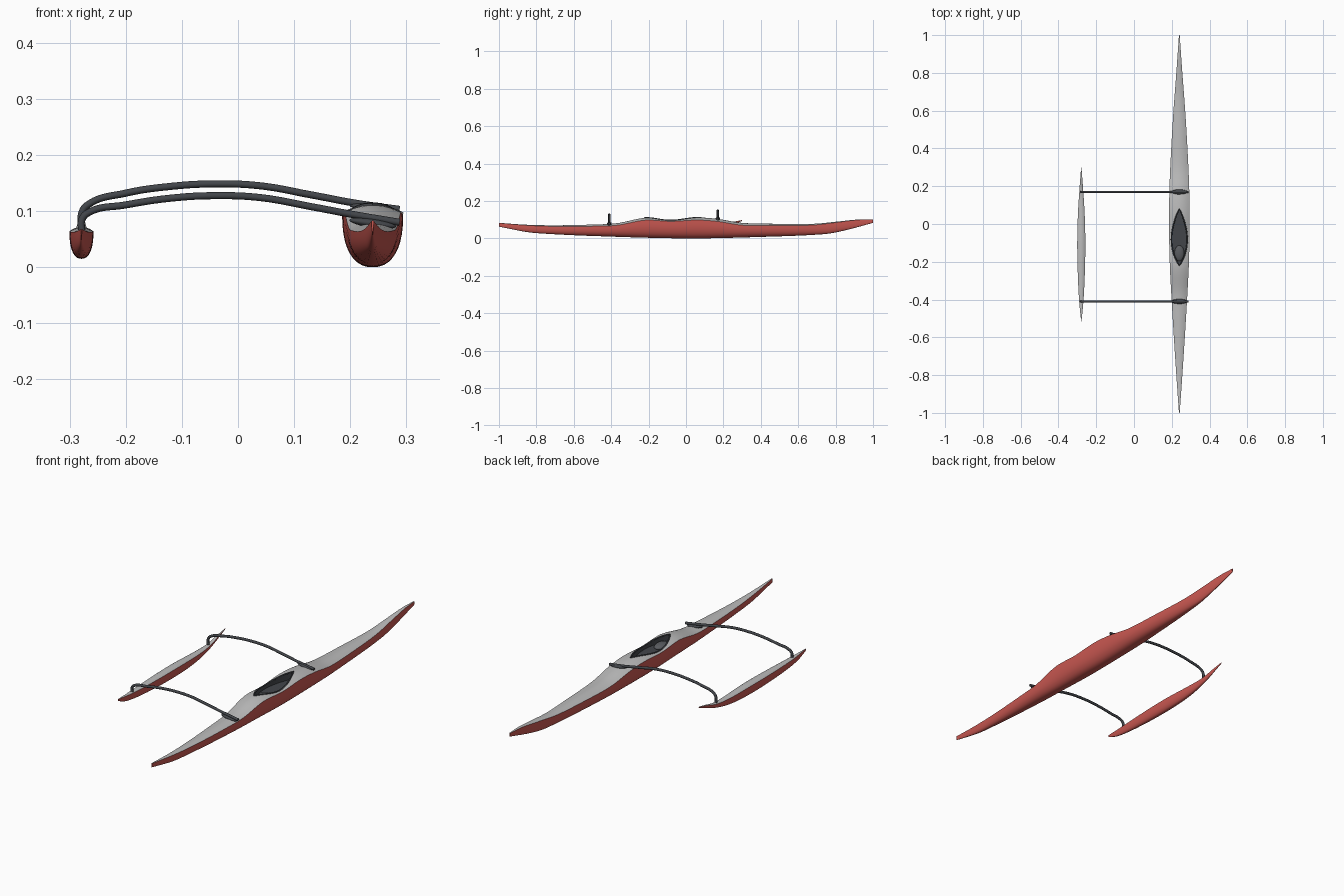
import bpy, bmesh, math
from mathutils import Vector

if "Cube" in bpy.data.objects:
    bpy.data.objects.remove(bpy.data.objects["Cube"])


def material(name, rgb):
    m = bpy.data.materials.new(name)
    m.diffuse_color = (*rgb, 1)
    m.use_nodes = True
    m.node_tree.nodes["Principled BSDF"].inputs["Base Color"].default_value = m.diffuse_color
    return m


RED = material("red_hull", (0.6, 0.1, 0.085))
GREY = material("grey_deck", (0.5, 0.5, 0.5))
DARK = material("dark_carbon", (0.055, 0.06, 0.068))
PAD = material("seat_grey", (0.1, 0.105, 0.115))


def interp(keys, y):
    """Smooth cubic interpolation through (y, value) keys."""
    n = len(keys)

    def slope(i):
        a, b = keys[max(i - 1, 0)], keys[min(i + 1, n - 1)]
        return (b[1] - a[1]) / (b[0] - a[0])
    y = min(max(y, keys[0][0]), keys[-1][0])
    i = max(k for k in range(n - 1) if keys[k][0] <= y)
    (y0, v0), (y1, v1) = keys[i], keys[i + 1]
    h = y1 - y0
    t = (y - y0) / h
    return ((2*t**3 - 3*t*t + 1) * v0 + (t**3 - 2*t*t + t) * h * slope(i)
            + (3*t*t - 2*t**3) * v1 + (t**3 - t*t) * h * slope(i + 1))


def smooth(ob, angle=40):
    bpy.ops.object.select_all(action='DESELECT')
    ob.select_set(True)
    bpy.context.view_layer.objects.active = ob
    bpy.ops.object.shade_smooth_by_angle(angle=math.radians(angle))


def finish(bm, name, mats):
    bmesh.ops.recalc_face_normals(bm, faces=bm.faces)
    me = bpy.data.meshes.new(name)
    bm.to_mesh(me)
    bm.free()
    for m in mats:
        me.materials.append(m)
    ob = bpy.data.objects.new(name, me)
    bpy.context.collection.objects.link(ob)
    return ob


def boat(name, cx, width, keel, top, crown, stations):
    """Loft a U-shaped hull with a cambered deck along y."""
    bm = bmesh.new()
    y0, y1 = top[0][0], top[-1][0]
    wmax = max(w for _, w in width)
    nh, nd, rings = 20, 10, []
    for s in range(stations + 1):
        y = y0 + (y1 - y0) * s / stations
        hw, zk, zt = interp(width, y), interp(keel, y), interp(top, y)
        c = crown * hw / wmax
        zs = zt - c
        ring = []
        for i in range(nh + 1):
            a = math.pi * i / nh
            x = math.copysign(abs(math.cos(a)) ** 0.85, math.cos(a))
            ring.append((cx + hw * x, y, zs - (zs - zk) * abs(math.sin(a)) ** 0.85))
        for i in range(1, nd):
            u = -1 + 2 * i / nd
            ring.append((cx + hw * u, y, zs + c * (1 - u * u)))
        rings.append([bm.verts.new(p) for p in ring])
    n = nh + nd
    for a, b in zip(rings, rings[1:]):
        for i in range(n):
            f = bm.faces.new((a[i], a[(i+1) % n], b[(i+1) % n], b[i]))
            f.material_index = 0 if i < nh else 1
    for r in (rings[0], rings[-1]):
        bm.faces.new(r)
    return finish(bm, name, (RED, GREY, DARK))


def tube(name, pts, r, cyclic=False, spline='POLY'):
    cu = bpy.data.curves.new(name, 'CURVE')
    cu.dimensions = '3D'
    cu.bevel_depth, cu.bevel_resolution = r, 3
    cu.use_fill_caps = True
    sp = cu.splines.new(spline)
    if spline == 'BEZIER':
        sp.bezier_points.add(len(pts) - 1)
        for p, co in zip(sp.bezier_points, pts):
            p.co = co
            p.handle_left_type = p.handle_right_type = 'AUTO'
    else:
        sp.points.add(len(pts) - 1)
        for p, co in zip(sp.points, pts):
            p.co = (*co, 1)
    sp.use_cyclic_u = cyclic
    cu.materials.append(DARK)
    ob = bpy.data.objects.new(name, cu)
    bpy.context.collection.objects.link(ob)
    bpy.ops.object.select_all(action='DESELECT')
    ob.select_set(True)
    bpy.context.view_layer.objects.active = ob
    bpy.ops.object.convert(target='MESH')
    smooth(bpy.context.object)


def ellipsoid(name, loc, size, mat, tilt=0):
    bpy.ops.mesh.primitive_uv_sphere_add(segments=24, ring_count=12, radius=1,
                                         location=loc, rotation=(0, tilt, 0))
    ob = bpy.context.object
    ob.name, ob.scale = name, size
    ob.data.materials.append(mat)
    smooth(ob, 60)


# main hull
CX, CROWN = 0.24, 0.014
WIDTH = [(-1, .002), (-.8, .016), (-.6, .029), (-.4, .041), (-.2, .051), (0, .0545),
         (.2, .052), (.4, .043), (.6, .031), (.8, .016), (1, .002)]
KEEL = [(-1, .063), (-.85, .034), (-.75, .025), (-.5, .013), (0, 0), (.4, .008),
        (.74, .023), (.85, .043), (1, .083)]
TOP = [(-1, .083), (-.85, .073), (-.7, .07), (-.5, .074), (-.37, .081), (-.22, .11),
       (-.08, .105), (.06, .112), (.17, .104), (.3, .083), (.5, .078), (.68, .078),
       (.8, .089), (.92, .101), (1, .101)]
hull = boat("main_hull", CX, WIDTH, KEEL, TOP, CROWN, 120)


def deck_z(x, y):
    hw = interp(WIDTH, y)
    return interp(TOP, y) - CROWN * hw / .0545 * ((x - CX) / hw) ** 2


# cockpit outline, leaf shaped
side = []
for i in range(25):
    s = -1 + 2 * i / 24
    side.append((.042 * (1 - abs(s) ** 2.0), -.07 + .15 * s - .012 * (1 - s * s)))
leaf = [(CX + w, y) for w, y in side] + [(CX - w, y) for w, y in side[-2:0:-1]]

# cockpit well
bm = bmesh.new()
f = bm.faces.new([bm.verts.new((x, y, .078)) for x, y in leaf])
up = bmesh.ops.extrude_face_region(bm, geom=[f])
bmesh.ops.translate(bm, vec=Vector((0, 0, .1)),
                    verts=[v for v in up['geom'] if isinstance(v, bmesh.types.BMVert)])
for f in bm.faces:
    f.material_index = 2
cutter = finish(bm, "cockpit_cutter", (RED, GREY, DARK))
cutter.hide_render = True
mod = hull.modifiers.new("well", 'BOOLEAN')
mod.object, mod.operation, mod.solver = cutter, 'DIFFERENCE', 'EXACT'
bpy.context.view_layer.objects.active = hull
bpy.ops.object.modifier_apply(modifier="well")
bpy.data.objects.remove(cutter)
smooth(hull)

# cockpit rim and seat
tube("cockpit_rim", [(x, y, deck_z(x, y)) for x, y in leaf], .0035, cyclic=True)
ellipsoid("seat", (CX, -.155, .082), (.026, .042, .014), PAD)

# outrigger float
ama = boat("outrigger_float", -.279,
           [(-.515, .001), (-.4, .012), (-.25, .019), (-.1, .0215), (.05, .018), (.18, .010), (.3, .001)],
           [(-.515, .058), (-.45, .035), (-.3, .02), (-.1, .015), (.05, .022), (.17, .045), (.3, .093)],
           [(-.515, .068), (-.42, .067), (-.1, .072), (.1, .068), (.18, .072), (.25, .088), (.3, .098)],
           .008, 60)
smooth(ama)

# cross beams with legs and deck saddles
for name, y, lift, end in (("front", -.41, 0, 0), ("rear", .17, .021, .002)):
    arc = [(-.278, .06), (-.278, .085 + lift * .6), (-.267, .097 + lift * .7), (-.2, .111 + lift),
           (-.12, .123 + lift), (-.04, .1275 + lift), (.04, .124 + lift), (.13, .108 + lift),
           (.21, .093 + lift), (.288, .08 + lift + end)]
    tube(name + "_beam", [(x, y, z) for x, z in arc], .0063, spline='BEZIER')
    ellipsoid(name + "_saddle", (CX, y, deck_z(CX, y) + .001), (.042, .013, .008), DARK, math.radians(8))
